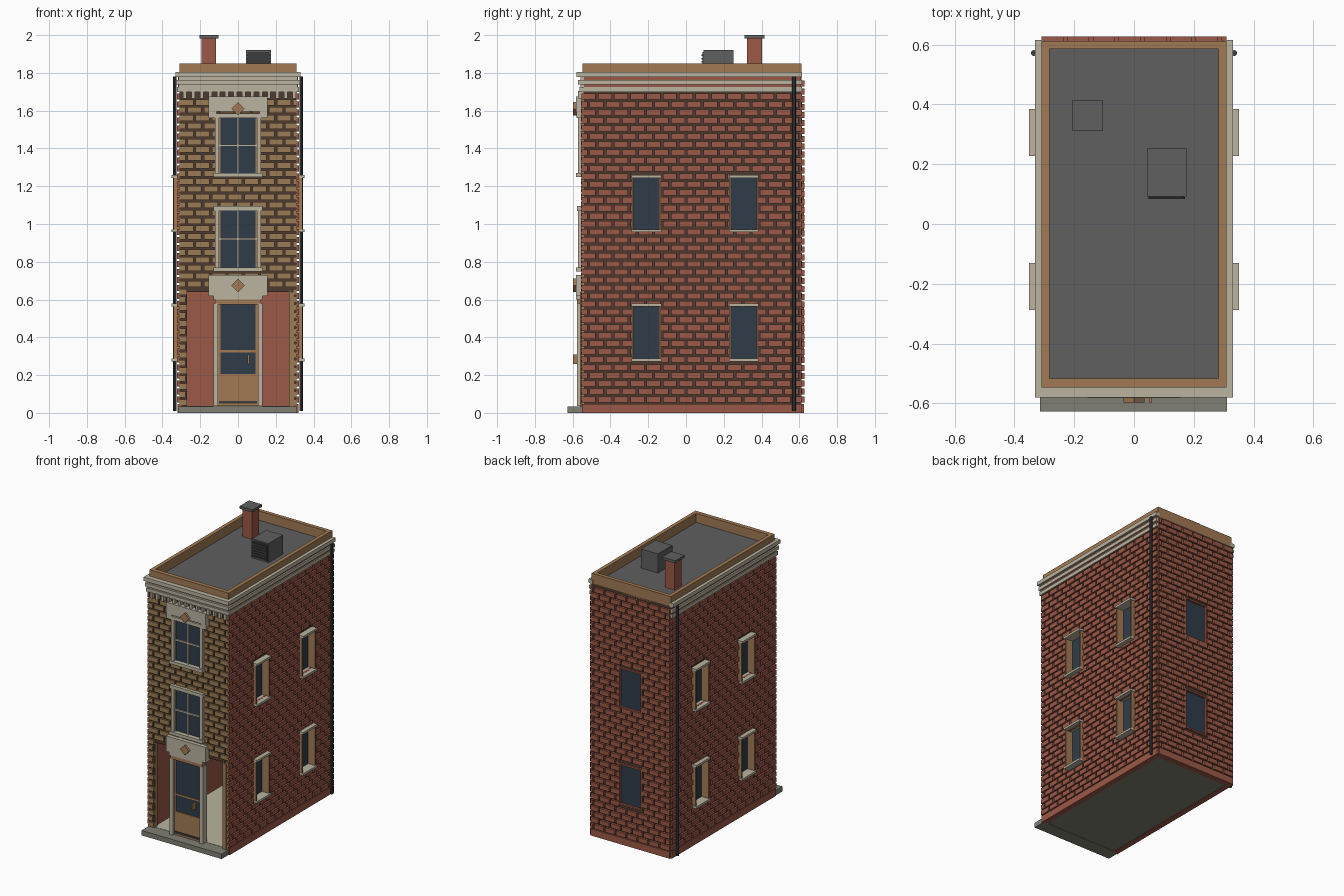
import bpy, bmesh, math

if "Cube" in bpy.data.objects:
    bpy.data.objects.remove(bpy.data.objects["Cube"])


def material(name, r, g, b):
    m = bpy.data.materials.new(name)
    m.diffuse_color = (r, g, b, 1)
    m.use_nodes = True
    m.node_tree.nodes["Principled BSDF"].inputs["Base Color"].default_value = m.diffuse_color
    return m


RED = material("red brick", 0.33, 0.10, 0.064)
TAN = material("tan brick", 0.33, 0.20, 0.09)
WOOD = material("tan trim", 0.36, 0.195, 0.09)
STONE = material("pale stone", 0.49, 0.455, 0.35)
STEP = material("grey stone", 0.215, 0.215, 0.172)
ROOF = material("roof grey", 0.115, 0.115, 0.115)
GLASS = material("dark glass", 0.028, 0.046, 0.067)
IRON = material("dark iron", 0.042, 0.045, 0.048)
MORTAR = material("dark mortar", 0.075, 0.042, 0.028)

CUBE = [(0, 2, 3, 1), (4, 5, 7, 6), (0, 1, 5, 4), (2, 6, 7, 3), (0, 4, 6, 2), (1, 3, 7, 5)]


def part(name, mat, *boxes):
    """One object from boxes given as (x0, x1, y0, y1, z0, z1)."""
    verts, faces = [], []
    for b in boxes:
        xs, ys, zs = sorted(b[0:2]), sorted(b[2:4]), sorted(b[4:6])
        n = len(verts)
        verts += [(x, y, z) for z in zs for y in ys for x in xs]
        faces += [tuple(n + i for i in f) for f in CUBE]
    me = bpy.data.meshes.new(name)
    me.from_pydata(verts, [], faces)
    me.materials.append(mat)
    ob = bpy.data.objects.new(name, me)
    bpy.context.collection.objects.link(ob)
    return ob


def wall_box(axis, sign, u0, u1, d0, d1, z0, z1):
    """Box placed by position along a wall (u) and distance outward (d)."""
    if axis == 'x':
        return (sign * d0, sign * d1, u0, u1, z0, z1)
    return (u0, u1, sign * d0, sign * d1, z0, z1)


def wall(name, mat, axis, sign, dist, u0, u1, top, holes, thick=0.03):
    """Wall slab with rectangular holes; its outward face is mortar."""
    us = sorted({u0, u1} | {h[k] for h in holes for k in (0, 1)})
    zs = sorted({0.0, top} | {h[k] for h in holes for k in (2, 3)})
    pos = (lambda u, z: (sign * dist, u, z)) if axis == 'x' else (lambda u, z: (u, sign * dist, z))
    bm = bmesh.new()
    v = {(u, z): bm.verts.new(pos(u, z)) for u in us for z in zs}
    for a, b in zip(us, us[1:]):
        for c, d in zip(zs, zs[1:]):
            mu, mz = (a + b) / 2, (c + d) / 2
            if not any(h[0] < mu < h[1] and h[2] < mz < h[3] for h in holes):
                bm.faces.new((v[a, c], v[b, c], v[b, d], v[a, d]))
    ext = bmesh.ops.extrude_face_region(bm, geom=bm.faces[:], use_keep_orig=True)
    move = (-sign * thick, 0, 0) if axis == 'x' else (0, -sign * thick, 0)
    bmesh.ops.translate(bm, vec=move, verts=[g for g in ext["geom"] if isinstance(g, bmesh.types.BMVert)])
    bmesh.ops.delete(bm, geom=[w for w in bm.verts if not w.link_faces], context='VERTS')
    bmesh.ops.recalc_face_normals(bm, faces=bm.faces[:])
    i = 0 if axis == 'x' else 1
    for f in bm.faces:
        f.material_index = int(abs(f.calc_center_median()[i] - sign * dist) < 1e-4)
    me = bpy.data.meshes.new(name)
    bm.to_mesh(me)
    bm.free()
    me.materials.append(mat)
    me.materials.append(MORTAR)
    bpy.context.collection.objects.link(bpy.data.objects.new(name, me))


def bricks(name, mat, axis, sign, dist, u0, u1, z0, z1, holes, depth=0.012):
    """Running-bond courses, clipped around the holes."""
    pitch, gap, out = 0.086, 0.012, []
    rows = round((z1 - z0) / 0.042)
    h = (z1 - z0) / rows
    for r in range(rows):
        za, zb = z0 + r * h, z0 + (r + 1) * h - 0.010
        u = u0 - (pitch / 2 if r % 2 else 0)
        while u < u1:
            spans = [(max(u, u0), min(u + pitch - gap, u1))]
            for ha, hb, hc, hd in holes:
                if za < hd - 0.01 and zb > hc + 0.01:
                    spans = [s for a, b in spans for s in ((a, min(b, ha)), (max(a, hb), b))]
            out += [wall_box(axis, sign, a, b, dist - 0.002, dist + depth, za, zb)
                    for a, b in spans if b - a > 0.006]
            u += pitch
    part(name, mat, *out)


# Walls and brickwork
LEVELS = [(0.28, 0.57), (0.965, 1.25)]
side_holes = [(a, a + 0.15, z0, z1) for a in (-0.285, 0.23) for z0, z1 in LEVELS]
back_holes = [(-0.09, 0.09, z0, z1) for z0, z1 in LEVELS]
shop = (-0.27, 0.27, 0.0, 0.64)
front_holes = [shop, (-0.10, 0.10, 0.77, 1.07), (-0.10, 0.10, 1.27, 1.56)]
front_clip = [shop] + [(-0.12, 0.12, h[2], h[3]) for h in front_holes[1:]]

for side, s in (("left", -1), ("right", 1)):
    wall(side + "_wall", RED, 'x', s, 0.31, -0.54, 0.605, 1.78, side_holes)
    bricks(side + "_bricks", RED, 'x', s, 0.31, -0.553, 0.615, 0.055, 1.70, side_holes)
    part(side + "_plinth", RED, wall_box('x', s, -0.55, 0.615, 0.30, 0.32, 0, 0.048))
wall("back_wall", RED, 'y', 1, 0.612, -0.309, 0.309, 1.78, back_holes)
bricks("back_bricks", RED, 'y', 1, 0.612, -0.31, 0.31, 0.055, 1.77, back_holes, 0.015)
part("back_plinth", RED, (-0.31, 0.31, 0.60, 0.625, 0, 0.048))
wall("front_wall", TAN, 'y', -1, 0.545, -0.309, 0.309, 1.78, front_holes)
bricks("front_bricks", TAN, 'y', -1, 0.545, -0.31, 0.31, 0.04, 1.67, front_clip)
part("right_jamb_facing", TAN, (0.27, 0.30, -0.56, -0.53, 0.035, 0.64))

# Floor and front step
part("foundation", STEP, (-0.30, 0.30, -0.55, 0.60, 0.003, 0.03))
part("floor", STONE, (-0.285, 0.285, -0.54, 0.59, 0.03, 0.037))
part("front_step", STEP, (-0.315, 0.312, -0.628, -0.535, 0, 0.035))

# Side windows: deep tan jambs with stone sills and heads
for side, s in (("left", -1), ("right", 1)):
    glass, jambs, stones = [], [], []
    for a, b, c, d in side_holes:
        glass.append(wall_box('x', s, a, b, 0.282, 0.288, c, d))
        jambs += [wall_box('x', s, u, u + 0.01, 0.28, 0.342, c, d) for u in (a - 0.002, b - 0.008)]
        stones += [wall_box('x', s, a - 0.003, b + 0.005, 0.28, 0.352, z, z + 0.015) for z in (c - 0.008, d - 0.006)]
    part(side + "_window_glass", GLASS, *glass)
    part(side + "_window_jambs", WOOD, *jambs)
    part(side + "_window_sills", STONE, *stones)

# Back windows with a thin red border
part("back_window_glass", GLASS, *[(a, b, 0.603, 0.610, c, d) for a, b, c, d in back_holes])
part("back_window_border", RED, *[e for a, b, c, d in back_holes for e in (
    (a - 0.002, a + 0.008, 0.59, 0.625, c, d), (b - 0.008, b + 0.002, 0.59, 0.625, c, d),
    (a, b, 0.59, 0.625, c - 0.003, c + 0.008), (a, b, 0.59, 0.625, d - 0.008, d + 0.003))])

# Front windows: stone surround and crossing bars
for name, (a, b, c, d) in zip(("middle", "upper"), front_holes[1:]):
    m = (c + d) / 2
    part(name + "_front_glass", GLASS, (a, b, -0.552, -0.546, c, d))
    part(name + "_front_frame", STONE,
         (-0.122, -0.10, -0.573, -0.53, c, d), (0.10, 0.122, -0.573, -0.53, c, d),
         (-0.13, 0.13, -0.583, -0.53, c - 0.022, c), (-0.13, 0.13, -0.578, -0.53, d, d + 0.025))
    part(name + "_front_bars", STONE, (-0.006, 0.006, -0.562, -0.55, c, d), (a, b, -0.560, -0.55, m - 0.006, m + 0.006))
    part(name + "_inner_sash", WOOD, *[(x - 0.004, x + 0.004, -0.558, -0.55, c, d) for x in (-0.097, 0.097)])

# Plaques with diamond ornaments
part("lower_plaque", STONE, (-0.155, 0.155, -0.583, -0.53, 0.62, 0.73))
part("upper_plaque", STONE, (-0.155, 0.155, -0.583, -0.53, 1.595, 1.675),
     (-0.155, -0.115, -0.580, -0.54, 1.56, 1.60), (0.115, 0.155, -0.580, -0.54, 1.56, 1.60))
for name, z in (("lower", 0.675), ("upper", 1.61)):
    ob = part(name + "_diamond", WOOD, (-0.025, 0.025, -0.598, -0.58, -0.025, 0.025))
    ob.location.z = z
    ob.rotation_euler.y = math.pi / 4

# Door
part("door_posts", STONE, (-0.13, -0.105, -0.578, -0.535, 0.037, 0.58), (0.105, 0.13, -0.578, -0.535, 0.037, 0.58))
part("door_head", STONE, (-0.13, 0.13, -0.583, -0.535, 0.60, 0.62))
part("door_head_trim", WOOD, (-0.122, 0.122, -0.578, -0.535, 0.575, 0.60))
part("door_glass", GLASS, (-0.105, 0.105, -0.556, -0.55, 0.20, 0.58))
part("door_panel", WOOD, (-0.105, 0.105, -0.562, -0.545, 0.037, 0.205),
     (-0.105, 0.105, -0.562, -0.548, 0.32, 0.332),
     (-0.105, -0.093, -0.562, -0.548, 0.20, 0.58), (0.093, 0.105, -0.562, -0.548, 0.20, 0.58))
part("door_kickplate", IRON, (-0.10, 0.10, -0.567, -0.56, 0.05, 0.064))
part("door_handle", WOOD, (0.05, 0.06, -0.598, -0.555, 0.26, 0.31))

# Cornice: dentils and stepped bands on the front and sides
part("dentils", STONE, *[(-0.29 + i * 0.0445, -0.272 + i * 0.0445, -0.572, -0.54, 1.665, 1.705) for i in range(14)])
part("cornice_side_core", RED, (-0.318, -0.29, -0.54, 0.61, 1.70, 1.79), (0.29, 0.318, -0.54, 0.61, 1.70, 1.79))
part("cornice_front_core", STONE, (-0.316, 0.316, -0.558, -0.53, 1.70, 1.79))
bands = []
for x, y, z0, z1 in ((0.324, 0.565, 1.70, 1.725), (0.328, 0.572, 1.738, 1.762), (0.332, 0.580, 1.778, 1.805)):
    bands += [(-x, x, -y, -0.53, z0, z1), (-x, -0.30, -0.53, 0.615, z0, z1), (x, 0.30, -0.53, 0.615, z0, z1)]
part("cornice_bands", STONE, *bands)

# Roof and parapet
part("roof_deck", ROOF, (-0.295, 0.295, -0.53, 0.60, 1.765, 1.785))
part("parapet", WOOD, (-0.31, 0.31, -0.547, -0.517, 1.77, 1.85), (-0.31, 0.31, 0.585, 0.612, 1.77, 1.85),
     (-0.31, -0.283, -0.517, 0.585, 1.77, 1.85), (0.283, 0.31, -0.517, 0.585, 1.77, 1.85))

# Chimney
part("chimney", RED, (-0.192, -0.116, 0.322, 0.402, 1.78, 1.985))
part("chimney_cap", ROOF, (-0.205, -0.103, 0.311, 0.415, 1.982, 2.0))

# Roof vent with slatted front
part("roof_vent", ROOF, (0.043, 0.175, 0.092, 0.252, 1.78, 1.92))
part("vent_grille", IRON, (0.05, 0.168, 0.087, 0.093, 1.795, 1.91),
     *[(0.048, 0.17, 0.083, 0.09, 1.80 + i * 0.018, 1.808 + i * 0.018) for i in range(6)])

# Drainpipes
for side, s in (("left", -1), ("right", 1)):
    bpy.ops.mesh.primitive_cylinder_add(vertices=8, radius=0.010, depth=1.77, location=(s * 0.335, 0.572, 0.895))
    ob = bpy.context.object
    ob.name = side + "_drainpipe"
    ob.data.materials.append(IRON)
